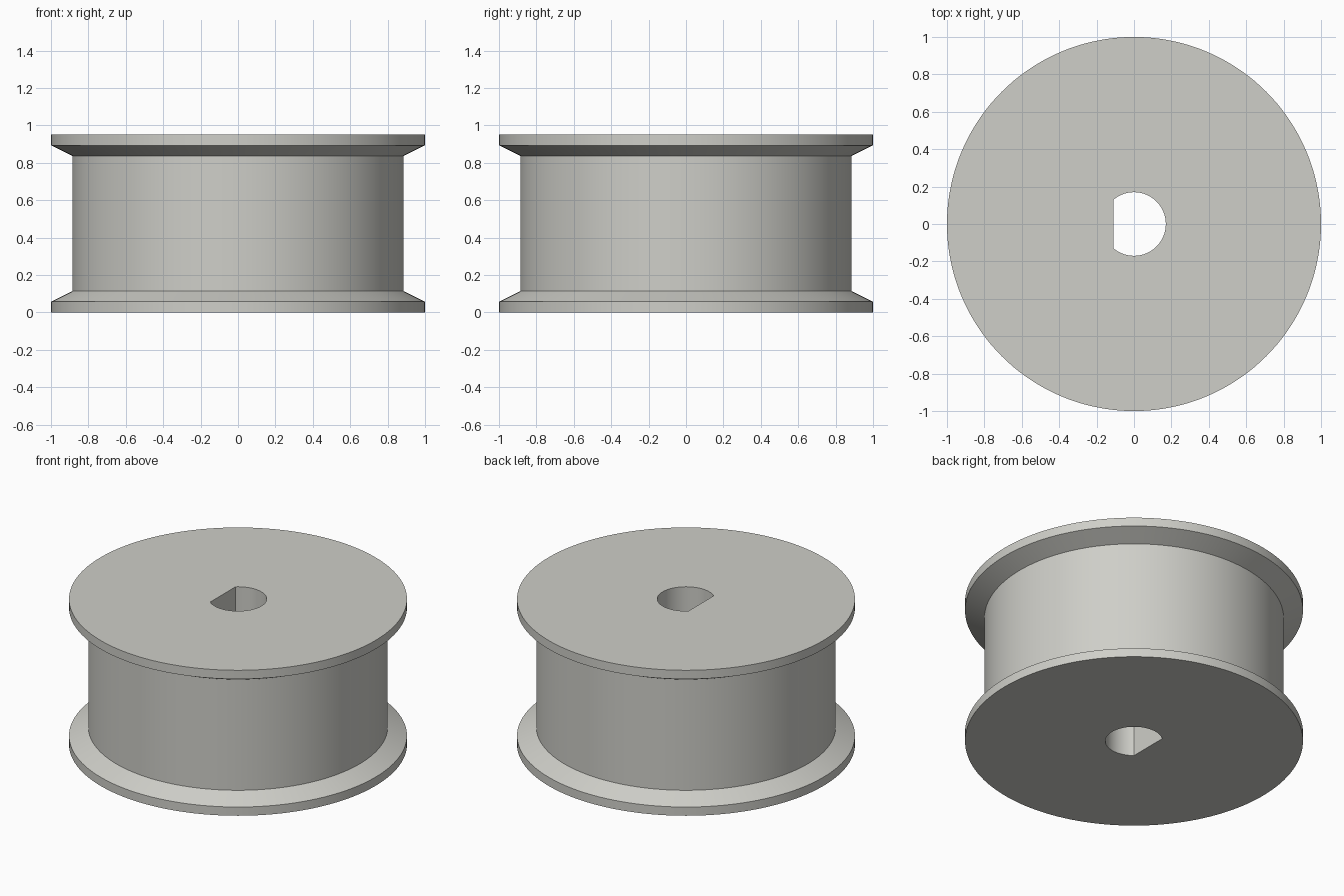
import bpy, bmesh, math

if "Cube" in bpy.data.objects:
    bpy.data.objects.remove(bpy.data.objects["Cube"])

SEGMENTS = 144
BORE_RADIUS = 0.17
FLAT_X = BORE_RADIUS * math.cos(math.radians(130))   # flat side of the D-shaped bore
HEIGHT = 0.95

# Outer profile (radius, z): lower flange, hub, upper flange
PROFILE = [(1.0, 0.0), (1.0, 0.057), (0.886, 0.113),
           (0.886, HEIGHT - 0.113), (1.0, HEIGHT - 0.057), (1.0, HEIGHT)]


def bore_radius(angle):
    """Distance from the axis to the D-shaped bore wall."""
    c = math.cos(angle)
    return min(BORE_RADIUS, FLAT_X / c) if c < -1e-6 else BORE_RADIUS


def ring(bm, radius, z):
    verts = []
    for i in range(SEGMENTS):
        a = 2 * math.pi * i / SEGMENTS
        r = radius(a) if callable(radius) else radius
        verts.append(bm.verts.new((r * math.cos(a), r * math.sin(a), z)))
    return verts


# Spool body: closed loop of rings around the outside and back through the bore
bm = bmesh.new()
rings = [ring(bm, r, z) for r, z in PROFILE]
rings += [ring(bm, bore_radius, HEIGHT), ring(bm, bore_radius, 0.0)]
for k, lower in enumerate(rings):
    upper = rings[(k + 1) % len(rings)]
    for i in range(SEGMENTS):
        j = (i + 1) % SEGMENTS
        bm.faces.new((lower[i], lower[j], upper[j], upper[i]))
bmesh.ops.recalc_face_normals(bm, faces=bm.faces)

mesh = bpy.data.meshes.new("spool")
bm.to_mesh(mesh)
bm.free()
spool = bpy.data.objects.new("spool", mesh)
bpy.context.collection.objects.link(spool)

# Warm light grey
grey = bpy.data.materials.new("light grey")
grey.diffuse_color = (0.62, 0.62, 0.58, 1.0)
grey.use_nodes = True
grey.node_tree.nodes["Principled BSDF"].inputs["Base Color"].default_value = grey.diffuse_color
mesh.materials.append(grey)

# Smooth round walls, crisp rims
bpy.context.view_layer.objects.active = spool
spool.select_set(True)
bpy.ops.object.shade_smooth_by_angle(angle=math.radians(25))
